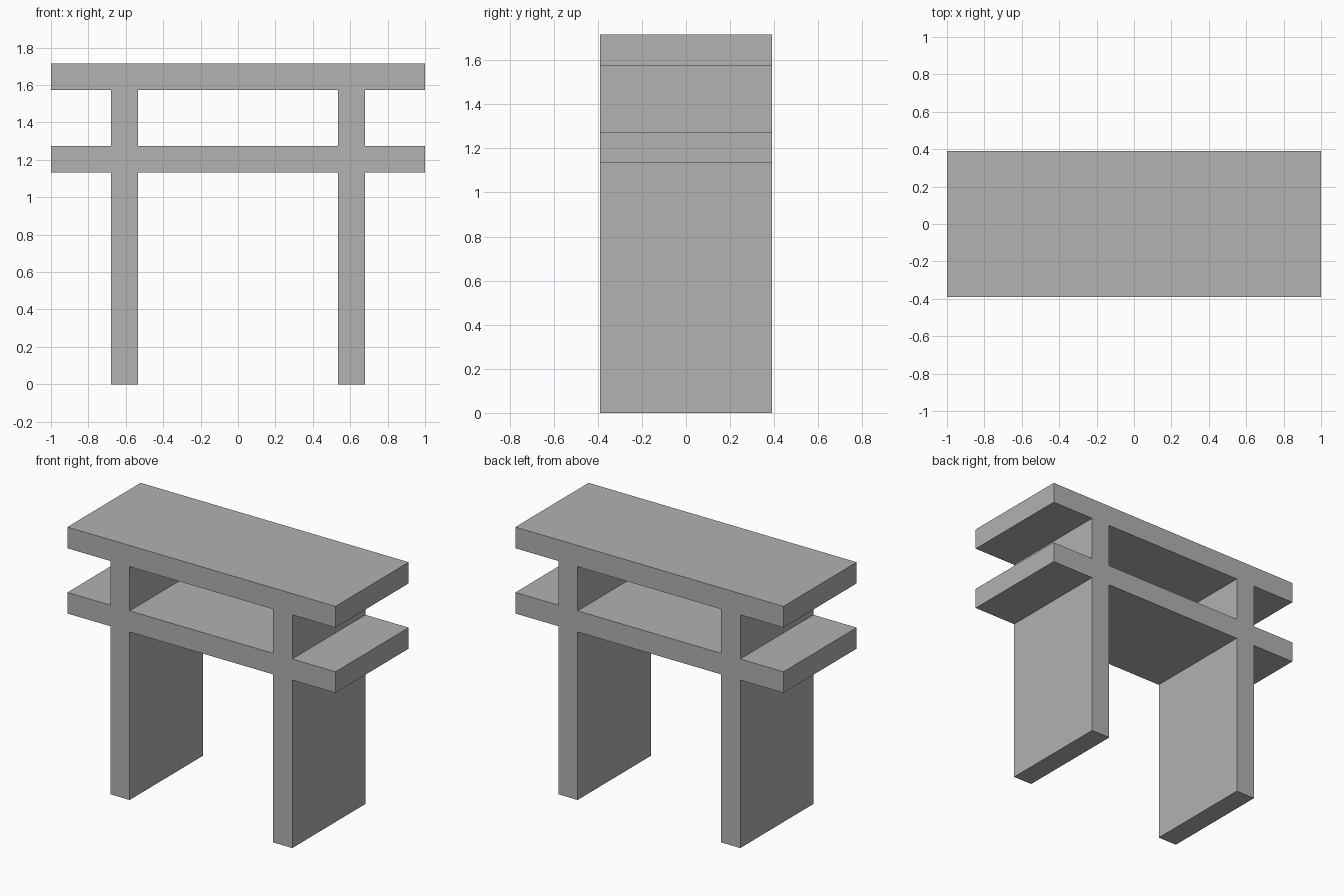
import bpy
import bmesh
from mathutils import Vector

cube = bpy.data.objects.get("Cube")
if cube:
    bpy.data.objects.remove(cube, do_unlink=True)

# Single grey finish
GREY = (0.445, 0.445, 0.445, 1)
grey = bpy.data.materials.new("plain grey")
grey.use_nodes = True
grey.diffuse_color = GREY
grey.node_tree.nodes["Principled BSDF"].inputs["Base Color"].default_value = GREY

# Levels where the panels start and end
HALF_DEPTH = 0.39
LEG_IN, LEG_OUT, HALF_WIDTH = 0.535, 0.678, 1.0
columns = [-HALF_WIDTH, -LEG_OUT, -LEG_IN, LEG_IN, LEG_OUT, HALF_WIDTH]
rows = [0, 1.133, 1.275, 1.573, 1.716]
LEG_COLUMNS = (1, 3)    # the two upright panels
SLAB_ROWS = (1, 3)      # the shelf and the top

# Front outline: fill the cells that belong to a leg or a slab
bm = bmesh.new()
for i, (x0, x1) in enumerate(zip(columns, columns[1:])):
    for j, (z0, z1) in enumerate(zip(rows, rows[1:])):
        if i in LEG_COLUMNS or j in SLAB_ROWS:
            corners = ((x0, z0), (x1, z0), (x1, z1), (x0, z1))
            bm.faces.new([bm.verts.new((x, -HALF_DEPTH, z)) for x, z in corners])
bmesh.ops.remove_doubles(bm, verts=bm.verts, dist=0.001)

# Extrude the joined outline to the back as one solid frame
extruded = bmesh.ops.extrude_face_region(bm, geom=bm.faces[:], use_keep_orig=True)
back = [v for v in extruded["geom"] if isinstance(v, bmesh.types.BMVert)]
bmesh.ops.translate(bm, verts=back, vec=Vector((0, 2 * HALF_DEPTH, 0)))
bmesh.ops.recalc_face_normals(bm, faces=bm.faces)

mesh = bpy.data.meshes.new("table_frame")
bm.to_mesh(mesh)
bm.free()
mesh.materials.append(grey)
table = bpy.data.objects.new("table_frame", mesh)
bpy.context.collection.objects.link(table)
